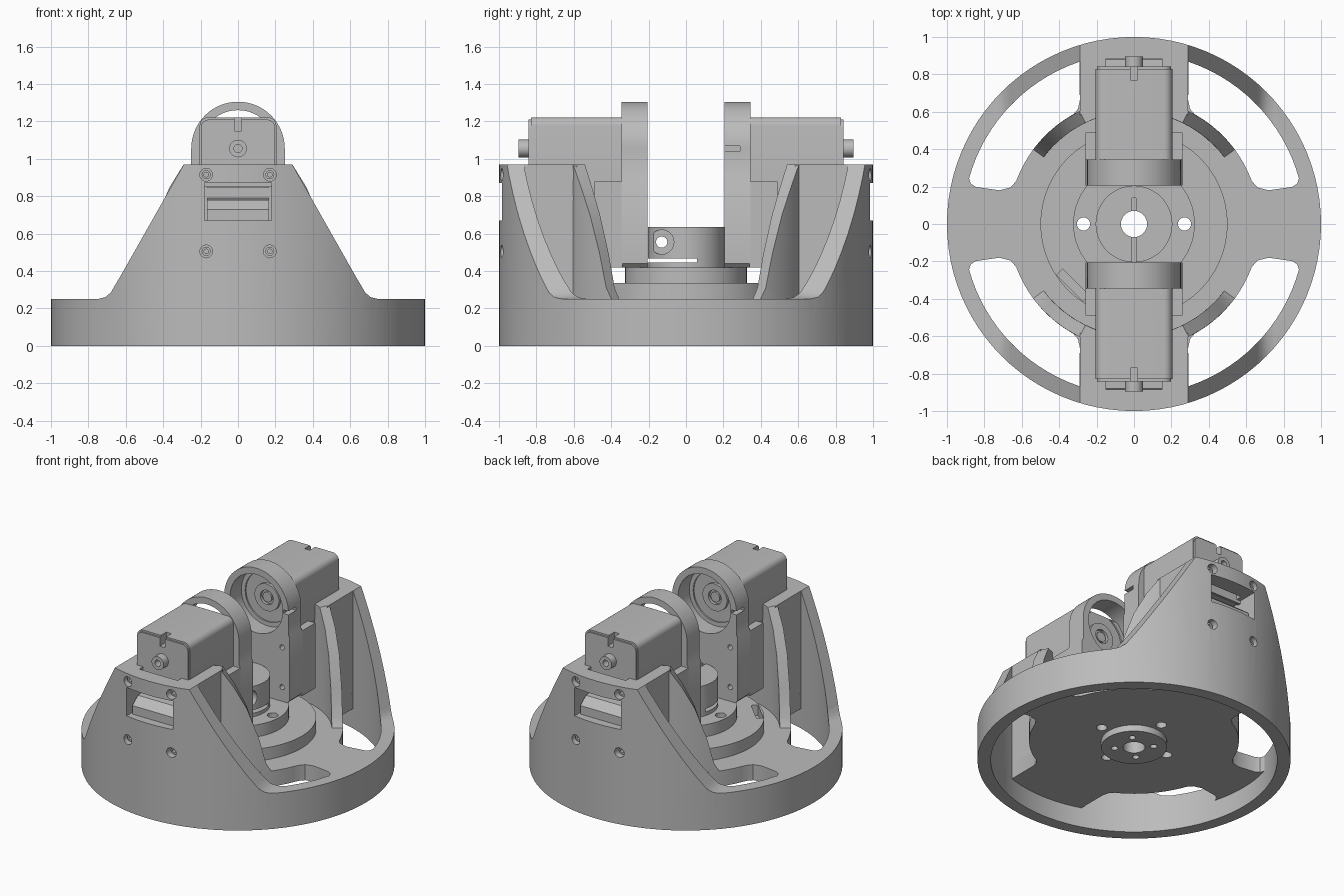
import bpy, bmesh, math
from mathutils import Matrix

if "Cube" in bpy.data.objects:
    bpy.data.objects.remove(bpy.data.objects["Cube"])

grey = bpy.data.materials.new("plain_grey")
grey.use_nodes = True
grey.diffuse_color = (0.5, 0.5, 0.5, 1)
grey.node_tree.nodes["Principled BSDF"].inputs["Base Color"].default_value = (0.5, 0.5, 0.5, 1)

# Axis maps: profile plane (u, v) and extrusion direction w
AXES = {"z": lambda u, v, w: (u, v, w),
        "y": lambda u, v, w: (u, w, v),
        "x": lambda u, v, w: (w, u, v)}


def finish(name, bm):
    bmesh.ops.recalc_face_normals(bm, faces=bm.faces)
    mesh = bpy.data.meshes.new(name)
    bm.to_mesh(mesh)
    bm.free()
    mesh.materials.append(grey)
    obj = bpy.data.objects.new(name, mesh)
    bpy.context.collection.objects.link(obj)
    return obj


def loft(name, loops):
    bm = bmesh.new()
    rows = [[bm.verts.new(p) for p in loop] for loop in loops]
    bm.faces.new(rows[0])
    bm.faces.new(rows[-1])
    for lo, hi in zip(rows, rows[1:]):
        for i in range(len(lo)):
            j = (i + 1) % len(lo)
            bm.faces.new((lo[i], lo[j], hi[j], hi[i]))
    return finish(name, bm)


def prism(name, pts, a, b, axis="z"):
    return loft(name, [[AXES[axis](u, v, w) for u, v in pts] for w in (a, b)])


def box(name, x0, x1, y0, y1, z0, z1):
    return prism(name, [(x0, y0), (x1, y0), (x1, y1), (x0, y1)], z0, z1)


def arc(r, a0, a1, n, cu=0, cv=0):
    return [(cu + r * math.cos(math.radians(a0 + (a1 - a0) * i / n)),
             cv + r * math.sin(math.radians(a0 + (a1 - a0) * i / n))) for i in range(n + 1)]


def rod(name, r, a, b, axis="z", cu=0, cv=0, n=32):
    return prism(name, arc(r, 0, 360, n, cu, cv)[:-1], a, b, axis)


def select(obj):
    bpy.ops.object.select_all(action="DESELECT")
    obj.select_set(True)
    bpy.context.view_layer.objects.active = obj


def cut(obj, *cutters):
    select(obj)
    for c in cutters:
        m = obj.modifiers.new("cut", "BOOLEAN")
        m.object, m.operation, m.solver = c, "DIFFERENCE", "EXACT"
        bpy.ops.object.modifier_apply(modifier=m.name)
    return obj


def tube(name, r_in, r_out, a, b, axis="z", cu=0, cv=0, n=96):
    bore = rod("bore", r_in, a - 0.1, b + 0.1, axis, cu, cv, n)
    obj = cut(rod(name, r_out, a, b, axis, cu, cv, n), bore)
    bpy.data.objects.remove(bore)
    return obj


cutters, halves = [], []


def cutter(obj):
    cutters.append(obj)
    return obj


# Cutters for the sweeping wall sides, windows and screw holes
slope = [(0.285, 1.1), (0.29, 0.97), (0.63, 0.37), (0.66, 0.32), (0.68, 0.285), (0.71, 0.26),
         (0.75, 0.25), (1.2, 0.25), (1.2, 1.1)]
outer_sides = [cutter(prism("side_cutter", [(s * u, v) for u, v in slope], -1.2, 1.2, "y")) for s in (1, -1)]
windows = [cutter(box("window_cutter", -0.18, 0.18, min(s * 0.72, s * 1.1), max(s * 0.72, s * 1.1), 0.67, 0.87))
           for s in (1, -1)]
pockets = [cutter(box("pocket_cutter", -0.15, 0.15, s * 0.86 - 0.025, s * 0.86 + 0.025, 0.8, 1.1))
           for s in (1, -1)]
screw_spots = [(s * 0.17, z) for s in (1, -1) for z in (0.505, 0.915)]
bores = [cutter(rod("screw_cutter", 0.034, w, w + 0.18, "y", x, z, 20))
         for x, z in screw_spots for w in (-1.1, 0.92)]

# Round outer wall and the two towers behind its tall ends
cut(tube("outer_wall", 0.915, 1.0, 0, 0.97), *outer_sides, *windows, *bores)
tower_sides = [cutter(box("tower_cutter", min(s * 0.29, s * 1.2), max(s * 0.29, s * 1.2), -1.2, 1.2, 0, 1.2))
               for s in (1, -1)]
cut(tube("towers", 0.65, 0.915, 0.2, 0.97), *tower_sides, *windows, *pockets)

# Inner wall: curved band whose ends sweep inward with height
sweep = [(0.24, 36), (0.27, 37.5), (0.31, 39.5), (0.49, 43.5), (0.7, 50), (0.85, 57), (0.97, 64.3)]
halves.append(loft("inner_wall", [[(x, y, z) for x, y in
                                   arc(0.67, -a, a - 180, 32) + arc(0.6, a - 180, -a, 32)] for z, a in sweep]))

# Floor with four curved openings and small fixing holes
quarter = arc(0.915, 71.5, 15.5, 24) + [(0.872, 0.215), (0.845, 0.198), (0.72, 0.18), (0.66, 0.195), (0.63, 0.23)] \
    + arc(0.67, 23, 56, 10) + [(0.33, 0.58), (0.3, 0.615), (0.29, 0.66)]
openings = [cutter(prism("opening_cutter", [(sx * u, sy * v) for u, v in quarter], 0, 0.5))
            for sx in (1, -1) for sy in (1, -1)]
hole_ring = [cutter(rod("hole_cutter", r, -0.1, 0.8, "z", d * math.cos(a), d * math.sin(a), 20))
             for r, d, off in ((0.035, 0.27, 0), (0.022, 0.125, 0.78))
             for a in [off + k * math.pi / 2 for k in range(4)]]
centre = cutter(rod("centre_cutter", 0.07, -0.1, 0.8))
cut(rod("floor", 0.93, 0.14, 0.25, n=96), *openings, *hole_ring, centre)
cut(rod("underside_boss", 0.21, 0.095, 0.15, n=64), *hole_ring[4:], centre)

# Stepped turntable with a slanted notch
notch = cutter(box("notch_cutter", -0.1, 0.1, 0.44, 0.485, 0.26, 0.5))
notch.data.transform(Matrix.Rotation(math.radians(135), 4, "Z"))
cut(rod("turntable", 0.5, 0.24, 0.335, n=96), notch, centre, *hole_ring[:4])
cut(rod("turntable_step", 0.325, 0.33, 0.42, n=64), centre, hole_ring[0], hole_ring[2])

# Split clamp hub
slit = cutter(box("slit_cutter", -0.012, 0.012, -0.3, 0.14, 0.45, 0.8))
kerf = cutter(box("kerf_cutter", -0.3, 0.3, -0.3, 0.06, 0.445, 0.468))
clamp = cutter(rod("clamp_cutter", 0.03, -0.3, 0.3, "x", -0.13, 0.555))
seat = cutter(rod("seat_cutter", 0.065, 0.11, 0.3, "x", -0.13, 0.555))
cut(rod("clamp_hub", 0.205, 0.41, 0.635, n=64), centre, slit, kerf, clamp, seat)

# Bearing arm: arched plate with a round bore, over a thicker block
AXLE = 1.055
arch = [(-0.24, 0.42), (0.24, 0.42), (0.26, 0.44), (0.26, 0.88), (0.25, 0.9)] \
    + arc(0.25, 0, 180, 40, 0, AXLE) + [(-0.25, 0.9), (-0.26, 0.88), (-0.26, 0.44)]
ring_bore = cutter(rod("ring_cutter", 0.205, -0.5, -0.1, "y", 0, AXLE, 64))
side_slot = cutter(box("slot_cutter", -0.3, -0.21, -0.29, -0.2, 1.042, 1.068))
arm_bores = [cutter(rod("arm_hole_cutter", 0.018, -0.25, -0.1, "y", s * 0.2, z, 16))
             for s in (1, -1) for z in (0.52, 0.8)]
halves.append(cut(prism("bearing_arm", arch, -0.345, -0.205, "y"), ring_bore, side_slot, *arm_bores))
halves.append(cut(box("arm_block", -0.26, 0.26, -0.49, -0.34, 0.42, 0.88), ring_bore))
halves.append(box("arm_mount", -0.2, 0.2, -0.66, -0.48, 0.42, 0.88))
halves.append(tube("bearing_lip", 0.175, 0.207, -0.345, -0.33, "y", 0, AXLE, 64))
cut(halves[-1], cutter(box("lip_cutter", -0.3, 0.3, -0.4, -0.3, 1.21, 1.4)))

# Motor housing with rounded top edges, notch, shaft and face boss
shell = [(-0.205, 0.86), (0.205, 0.86)] + arc(0.045, 0, 90, 6, 0.16, 1.177) + arc(0.045, 90, 180, 6, -0.16, 1.177)
groove = cutter(box("groove_cutter", -0.02, 0.02, -1, -0.77, 1.15, 1.3))
halves.append(cut(prism("motor_housing", shell, -0.83, -0.34, "y"), groove))
halves.append(cut(prism("motor_cap", [(u * 0.97, v - 0.012) for u, v in shell], -0.842, -0.82, "y"), groove))
halves.append(tube("motor_shaft", 0.022, 0.047, -0.895, -0.835, "y", 0, AXLE, 32))
halves.append(tube("motor_boss", 0.05, 0.095, -0.35, -0.32, "y", 0, AXLE, 48))
halves.append(rod("motor_axle", 0.035, -0.35, -0.325, "y", 0, AXLE))

# Connector tray inside the window, and wall screws
tray = [(-0.71, 0.66), (-0.94, 0.66), (-0.94, 0.73), (-0.88, 0.78), (-0.71, 0.79)]
halves.append(prism("connector_tray", tray, -0.165, 0.165, "x"))
halves.append(box("connector_cover", -0.165, 0.165, -0.83, -0.71, 0.845, 0.88))
for x, z in screw_spots:
    halves.append(tube("wall_screw", 0.012, 0.024, -0.955, -0.92, "y", x, z, 20))

# Remove helpers, repeat the half parts at the back, shade
for c in cutters:
    bpy.data.objects.remove(c)
for o in halves:
    twin = o.copy()
    twin.data = o.data.copy()
    twin.name = "back_" + o.name.split(".")[0]
    twin.data.transform(Matrix.Rotation(math.pi, 4, "Z"))
    o.name = "front_" + o.name.split(".")[0]
    bpy.context.collection.objects.link(twin)
for o in bpy.context.collection.objects:
    if o.type == "MESH":
        select(o)
        bpy.ops.object.shade_smooth_by_angle(angle=math.radians(30))
